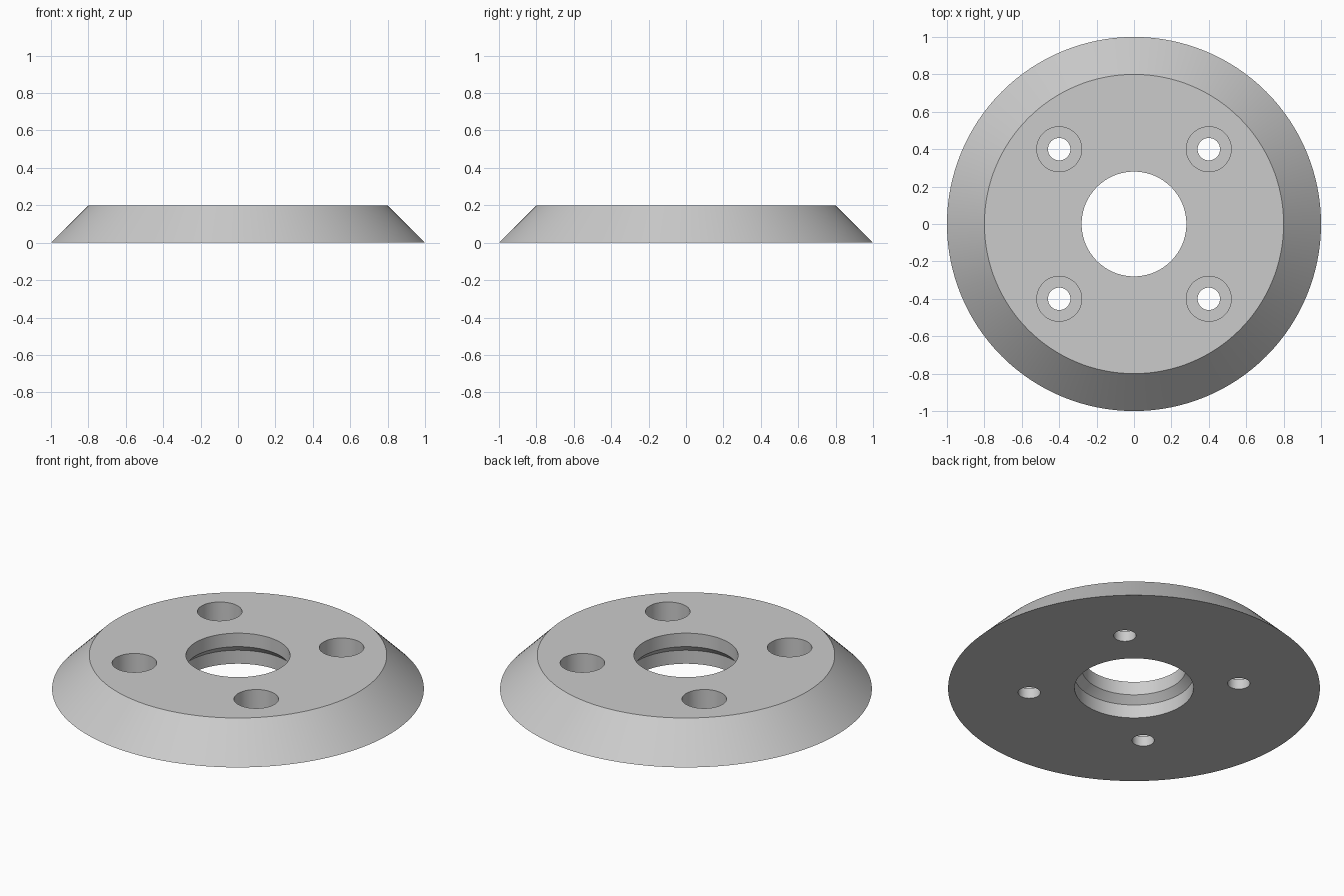
import bpy, bmesh, math

if "Cube" in bpy.data.objects:
    bpy.data.objects.remove(bpy.data.objects["Cube"])

grey = bpy.data.materials.new("plain_grey")
grey.use_nodes = True
colour = (0.6, 0.6, 0.6, 1)
grey.diffuse_color = colour
grey.node_tree.nodes["Principled BSDF"].inputs["Base Color"].default_value = colour


def add_lathe(bm, profile, segments, centre=(0, 0), ring=False):
    """Turn (radius, height) points about a vertical axis; a ring joins its
    last point to its first, otherwise both ends are capped."""
    loops = []
    for r, z in profile:
        angles = [2 * math.pi * i / segments for i in range(segments)]
        loops.append([bm.verts.new((centre[0] + r * math.cos(a),
                                    centre[1] + r * math.sin(a), z)) for a in angles])
    pairs = list(zip(loops, loops[1:]))
    if ring:
        pairs.append((loops[-1], loops[0]))
    else:
        bm.faces.new(loops[0])
        bm.faces.new(loops[-1])
    for a, b in pairs:
        for i in range(segments):
            j = (i + 1) % segments
            bm.faces.new((a[i], a[j], b[j], b[i]))


def finish(bm, name):
    bmesh.ops.recalc_face_normals(bm, faces=bm.faces)
    mesh = bpy.data.meshes.new(name)
    bm.to_mesh(mesh)
    bm.free()
    mesh.materials.append(grey)
    obj = bpy.data.objects.new(name, mesh)
    bpy.context.collection.objects.link(obj)
    return obj


# Bevelled disc with a stepped, chamfered centre bore
bm = bmesh.new()
add_lathe(bm, [(1, 0), (0.8, 0.2), (0.28, 0.2), (0.28, 0.12), (0.32, 0.08), (0.32, 0)],
          128, ring=True)
disc = finish(bm, "flange_disc")

# Four counterbored bolt holes
bm = bmesh.new()
for x in (-0.4, 0.4):
    for y in (-0.4, 0.4):
        add_lathe(bm, [(0.06, -0.1), (0.06, 0.06), (0.12, 0.06), (0.12, 0.3)], 48, (x, y))
cutter = finish(bm, "bolt_hole_cutter")
cutter.hide_render = True

cut = disc.modifiers.new("bolt_holes", "BOOLEAN")
cut.operation = "DIFFERENCE"
cut.solver = "EXACT"
cut.object = cutter

bpy.ops.object.select_all(action="DESELECT")
disc.select_set(True)
bpy.context.view_layer.objects.active = disc
bpy.ops.object.modifier_apply(modifier=cut.name)
bpy.data.objects.remove(cutter)
bpy.ops.object.shade_smooth_by_angle(angle=math.radians(30))
